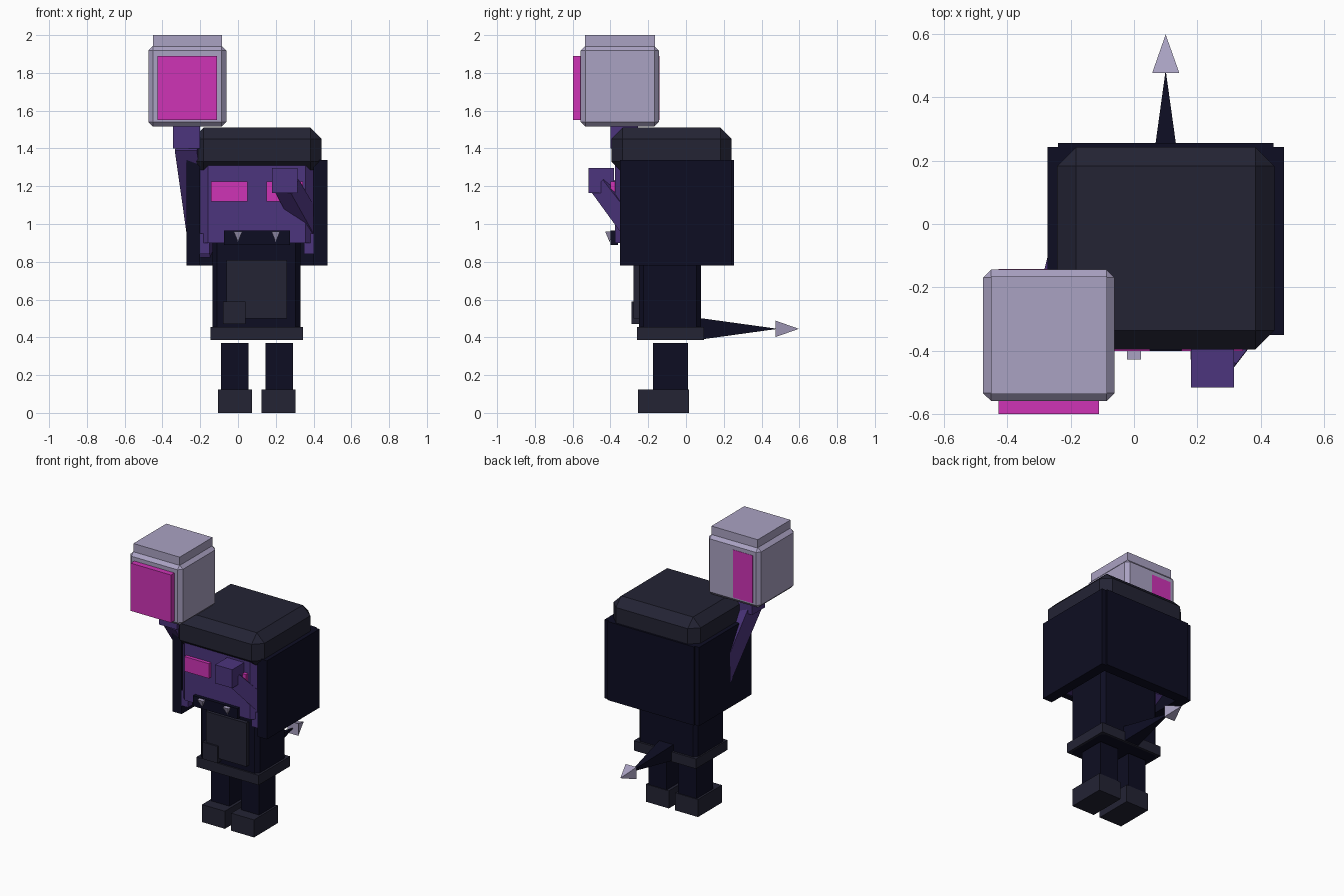
import bpy, bmesh
from mathutils import Vector, Matrix

default = bpy.data.objects.get("Cube")
if default:
    bpy.data.objects.remove(default, do_unlink=True)


def material(name, rgb):
    m = bpy.data.materials.new(name)
    m.use_nodes = True
    m.diffuse_color = (*rgb, 1)
    m.node_tree.nodes["Principled BSDF"].inputs["Base Color"].default_value = (*rgb, 1)
    return m


NAVY = material("dark navy", (0.004, 0.004, 0.016))
CHARCOAL = material("charcoal", (0.017, 0.017, 0.034))
PURPLE = material("purple", (0.072, 0.035, 0.205))
MAGENTA = material("magenta", (0.62, 0.034, 0.47))
LILAC = material("pale lilac", (0.40, 0.36, 0.54))


def finish(name, bm, mat):
    bmesh.ops.recalc_face_normals(bm, faces=bm.faces)
    mesh = bpy.data.meshes.new(name)
    bm.to_mesh(mesh)
    bm.free()
    mesh.materials.append(mat)
    ob = bpy.data.objects.new(name, mesh)
    bpy.context.collection.objects.link(ob)
    return ob


def box(name, mat, x, y, z, bevel=0, upright_only=False):
    """Box from its (low, high) ranges, with optional flat chamfers."""
    bm = bmesh.new()
    bmesh.ops.create_cube(bm, size=1)
    for v in bm.verts:
        v.co = [r[0] if c < 0 else r[1] for r, c in zip((x, y, z), v.co)]
    if bevel:
        edges = [e for e in bm.edges if not upright_only
                 or abs(e.verts[0].co.z - e.verts[1].co.z) > 0.01]
        bmesh.ops.bevel(bm, geom=edges, offset=bevel, segments=1, affect='EDGES')
    return finish(name, bm, mat)


def limb(name, mat, start, end, w0, w1):
    """Four-sided tapered bar between two points."""
    a, b = Vector(start), Vector(end)
    axis = (b - a).normalized()
    side = axis.cross(Vector((0, 0, 1)))
    side = side.normalized() if side.length > 0.01 else Vector((1, 0, 0))
    up = side.cross(axis)
    bm = bmesh.new()
    rings = []
    for p, w in ((a, w0), (b, w1)):
        rings.append([bm.verts.new(p + (side * i + up * j) * w / 2)
                      for i, j in ((-1, -1), (1, -1), (1, 1), (-1, 1))])
    for ring in rings:
        bm.faces.new(ring)
    for i in range(4):
        k = (i + 1) % 4
        bm.faces.new((rings[0][i], rings[0][k], rings[1][k], rings[1][i]))
    bmesh.ops.remove_doubles(bm, verts=bm.verts, dist=0.0005)
    return finish(name, bm, mat)


CX = 0.1  # body centre line

# Legs, feet, eyes, fangs and hood sides, mirrored about the centre line
for s, label in ((1, "left"), (-1, "right")):
    def span(a, b):
        return tuple(sorted((CX + s * a, CX + s * b)))
    box(label + "_foot", CHARCOAL, span(0.025, 0.205), (-0.255, 0.015), (0, 0.125))
    box(label + "_leg", NAVY, span(0.045, 0.19), (-0.175, 0.01), (0.12, 0.37))
    box(label + "_eye", MAGENTA, span(0.05, 0.243), (-0.4, -0.37), (1.12, 1.225))
    box(label + "_hood_side", NAVY, span(0.3, 0.373), (-0.35, 0.243), (0.78, 1.34))
    box(label + "_cheek_strip", PURPLE, span(0.25, 0.3), (-0.35, -0.3), (0.84, 0.95))
    limb(label + "_fang", LILAC, (CX + s * 0.1, -0.405, 0.96),
         (CX + s * 0.1, -0.405, 0.905), 0.045, 0.0005)

# Torso, belt and apron
box("torso", NAVY, (-0.135, 0.33), (-0.25, 0.08), (0.385, 0.92), 0.025, True)
box("belt", CHARCOAL, (-0.145, 0.345), (-0.26, 0.095), (0.385, 0.455))
box("apron", CHARCOAL, (-0.06, 0.26), (-0.277, -0.24), (0.5, 0.81))
box("apron_pocket", CHARCOAL, (-0.08, 0.04), (-0.288, -0.24), (0.47, 0.59))

# Head, hood back, mouth and hair cap
box("head", PURPLE, (-0.2, 0.4), (-0.375, 0.2), (0.9, 1.4), 0.042, True)
box("hood_back", NAVY, (-0.24, 0.44), (0.18, 0.255), (0.78, 1.34))
box("mouth", NAVY, (-0.075, 0.275), (-0.4, -0.36), (0.89, 0.965))
box("hair_cap", CHARCOAL, (-0.243, 0.443), (-0.395, 0.242), (1.27, 1.51), 0.06)

# Arms and hands
limb("right_arm", PURPLE, (-0.19, 0, 0.85), (-0.265, -0.33, 1.42), 0.11, 0.12)
box("right_hand", PURPLE, (-0.343, -0.2), (-0.4, -0.255), (1.4, 1.525))
limb("left_arm", PURPLE, (0.4, -0.25, 0.95), (0.26, -0.44, 1.2), 0.11, 0.1)
box("left_hand", PURPLE, (0.18, 0.315), (-0.515, -0.38), (1.165, 1.297))

# Lantern held above the right hand
box("lantern_body", LILAC, (-0.475, -0.062), (-0.558, -0.143), (1.515, 1.943), 0.025)
box("lantern_lid", LILAC, (-0.45, -0.085), (-0.535, -0.165), (1.93, 2.0))
box("lantern_front_glow", MAGENTA, (-0.427, -0.11), (-0.598, -0.55), (1.55, 1.89))
box("lantern_back_glow", MAGENTA, (-0.427, -0.27), (-0.147, -0.141), (1.55, 1.89))

# Tail with arrow tip
limb("tail", NAVY, (CX, 0.07, 0.445), (CX, 0.485, 0.445), 0.115, 0.0005)
limb("tail_tip", LILAC, (CX, 0.475, 0.445), (CX, 0.597, 0.445), 0.086, 0.0005)
